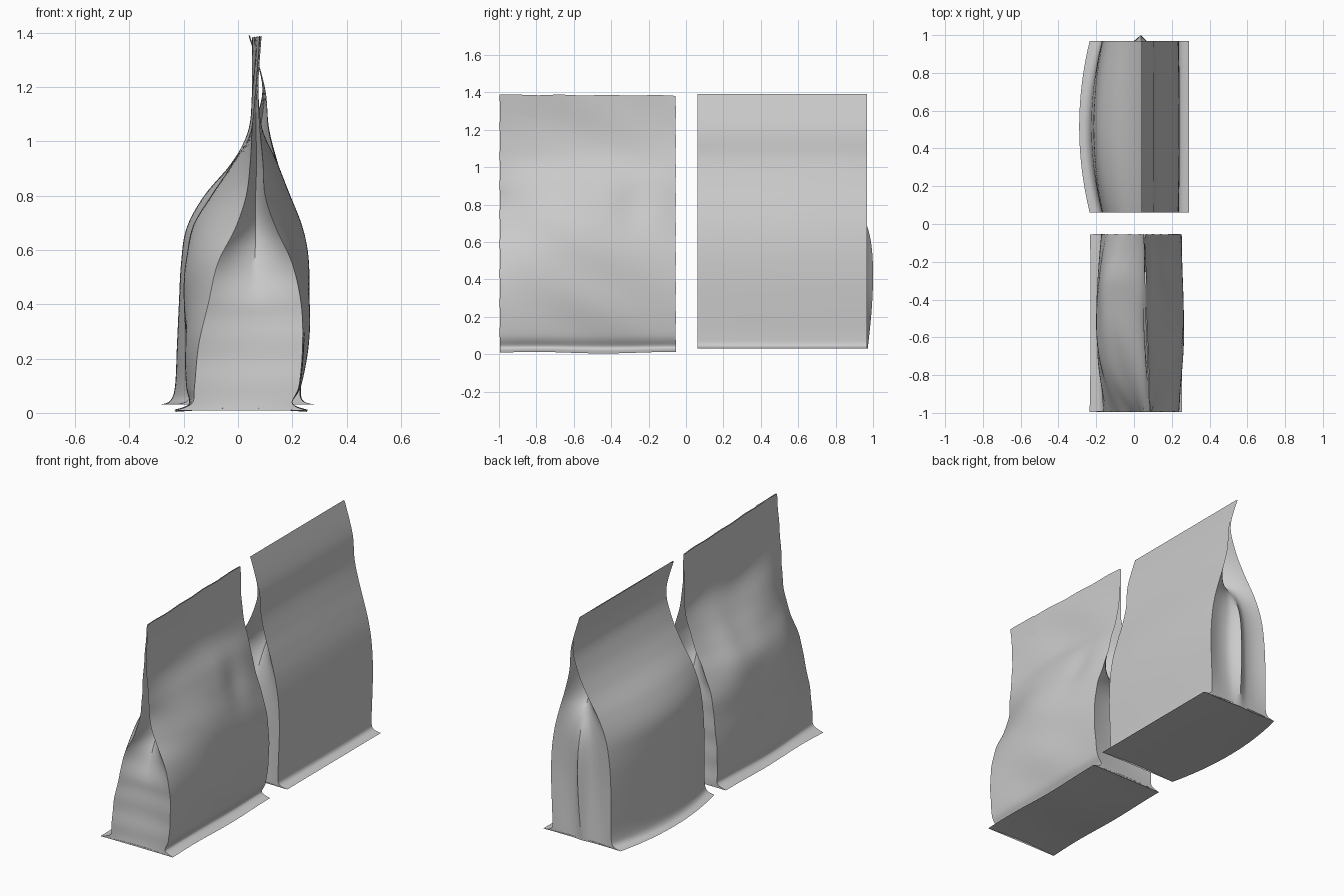
import bpy
from math import sin, pi, sqrt, exp

if "Cube" in bpy.data.objects:
    bpy.data.objects.remove(bpy.data.objects["Cube"])

NV, NU, NG = 72, 40, 20          # samples up the bag, along the bag, across a gusset


def sample(vals, t):
    """Smooth (Catmull-Rom) interpolation through evenly indexed values."""
    n = len(vals) - 1
    i = min(int(t * n), n - 1)
    f = t * n - i
    p0, p1, p2, p3 = (vals[max(0, min(n, i + k))] for k in (-1, 0, 1, 2))
    return 0.5 * (2 * p1 + (p2 - p0) * f + (2 * p0 - 5 * p1 + 4 * p2 - p3) * f ** 2
                  + (3 * p1 - p0 - 3 * p2 + p3) * f ** 3)


def sheet(name, rows, flip=False):
    """Turn a grid of points into a smooth sheet object."""
    n = len(rows[0])
    verts = [p for r in rows for p in r]
    faces = []
    for j in range(len(rows) - 1):
        for i in range(n - 1):
            f = (j * n + i, j * n + i + 1, (j + 1) * n + i + 1, (j + 1) * n + i)
            faces.append(f[::-1] if flip else f)
    mesh = bpy.data.meshes.new(name)
    mesh.from_pydata(verts, [], faces)
    mesh.update()
    ob = bpy.data.objects.new(name, mesh)
    bpy.context.collection.objects.link(ob)
    bpy.context.view_layer.objects.active = ob
    ob.select_set(True)
    bpy.ops.object.shade_smooth_by_angle(angle=0.7)
    ob.select_set(False)


def panel(zs, edge, mid, y0, y1, far, crumple):
    """Big face: x profile goes from edge to mid and back along the bag."""
    rows = []
    for j in range(NV + 1):
        t = j / NV
        z, xe, xm = sample(zs, t), sample(edge, t), sample(mid, t)
        row = []
        for i in range(NU + 1):
            u = i / NU
            b = 1 - (2 * u - 1) ** 2
            if u > 0.5:
                b = far + (1 - far) * b
            x = xe + (xm - xe) * b
            y = y0 + (y1 - y0) * u
            zz = z
            if crumple:
                soft = 4 * u * (1 - u)
                x += 0.006 * soft * sin(9 * u + 11 * z) * sin(7 * z)
                x -= 0.018 * exp(-((y + 0.28) / 0.1) ** 2 - ((z - 0.8) / 0.13) ** 2)
                x += 0.03 * (0.5 - u) * max(0, (z - 1.05) / 0.34)
                zz += (0.002 * sin(23 * u) + 0.004 * (0.5 - u)) * t ** 8
                zz += 0.004 * sin(8 * u) * (1 - t) ** 8
                y += 0.0015 * sin(40 * z) * (2 * u - 1) ** 8
            row.append((x, y, zz))
        rows.append(row)
    return rows


def gusset(left, right, col, out, width, ridge):
    """Folded side: pleated inward where the bag narrows, fuller lower down."""
    rows = []
    for j in range(NV + 1):
        a, b = left[j][col], right[j][col]
        w = abs(b[0] - a[0])
        fold = sqrt(max(0, (width / 2) ** 2 - (w / 2) ** 2))
        fold *= min(1, max(0, (a[2] - 0.4) / 0.5))
        low = sin(pi * a[2] / 0.85) if a[2] < 0.85 else 0
        row = []
        for i in range(NG + 1):
            s = i / NG
            c = abs(2 * s - 1)
            d = -fold * (1 - c)
            if ridge:        # outward centre crease
                d *= 0.6 * (1 - low)
                d += low * (0.032 * max(0, 1 - c / 0.25) - 0.02 * sin(pi * c))
            else:
                d -= 0.025 * low * (1 - c * c)
            row.append((a[0] + (b[0] - a[0]) * s,
                        a[1] + (b[1] - a[1]) * s + out * d,
                        a[2] + (b[2] - a[2]) * s))
        rows.append(row)
    return rows


def bag(name, y0, y1, zs, le, lm, re, rm, far, width, crumple, ridge):
    left = panel(zs, le, lm, y0, y1, far, crumple)
    right = panel(zs, re, rm, y0, y1, far, crumple)
    sheet(name + "_left_panel", left)
    sheet(name + "_right_panel", right, True)
    # side gussets
    sheet(name + "_front_gusset", gusset(left, right, 0, -1, width, False))
    sheet(name + "_back_gusset", gusset(left, right, NU, 1, width, ridge), True)
    # base spanning lip to lip
    base = []
    for i in range(NU + 1):
        a, b = left[0][i], right[0][i]
        base.append([(a[0] + (b[0] - a[0]) * k / 16, a[1] + (b[1] - a[1]) * k / 16,
                      a[2] + (b[2] - a[2]) * k / 16 + 0.01 * sin(pi * k / 16))
                     for k in range(17)])
    sheet(name + "_base", base, True)


# crumpled bag at the front
bag("crumpled_bag", -0.995, -0.055,
    [0.008, 0.035, 0.1, 0.25, 0.4, 0.55, 0.68, 0.8, 0.92, 1.05, 1.2, 1.385],
    [-0.235, -0.17, -0.16, -0.145, -0.11, -0.075, -0.01, 0.03, 0.045, 0.052, 0.058, 0.066],
    [-0.23, -0.18, -0.188, -0.196, -0.2, -0.197, -0.17, -0.095, -0.02, 0.045, 0.058, 0.066],
    [0.255, 0.2, 0.225, 0.238, 0.233, 0.2, 0.14, 0.1, 0.092, 0.08, 0.068, 0.072],
    [0.255, 0.2, 0.23, 0.255, 0.263, 0.258, 0.235, 0.195, 0.145, 0.085, 0.068, 0.072],
    0.5, 0.40, True, False)

# smooth bag at the back
bag("smooth_bag", 0.062, 0.968,
    [0.03, 0.045, 0.1, 0.25, 0.4, 0.55, 0.68, 0.8, 0.92, 1.05, 1.2, 1.39],
    [-0.235, -0.185, -0.17, -0.17, -0.168, -0.158, -0.135, -0.085, -0.01, 0.055, 0.09, 0.039],
    [-0.29, -0.25, -0.232, -0.225, -0.218, -0.21, -0.19, -0.125, -0.025, 0.05, 0.09, 0.039],
    [0.29, 0.237, 0.228, 0.233, 0.237, 0.23, 0.21, 0.178, 0.142, 0.112, 0.099, 0.044],
    [0.29, 0.24, 0.232, 0.238, 0.242, 0.236, 0.216, 0.184, 0.147, 0.114, 0.099, 0.044],
    0.0, 0.42, False, True)
